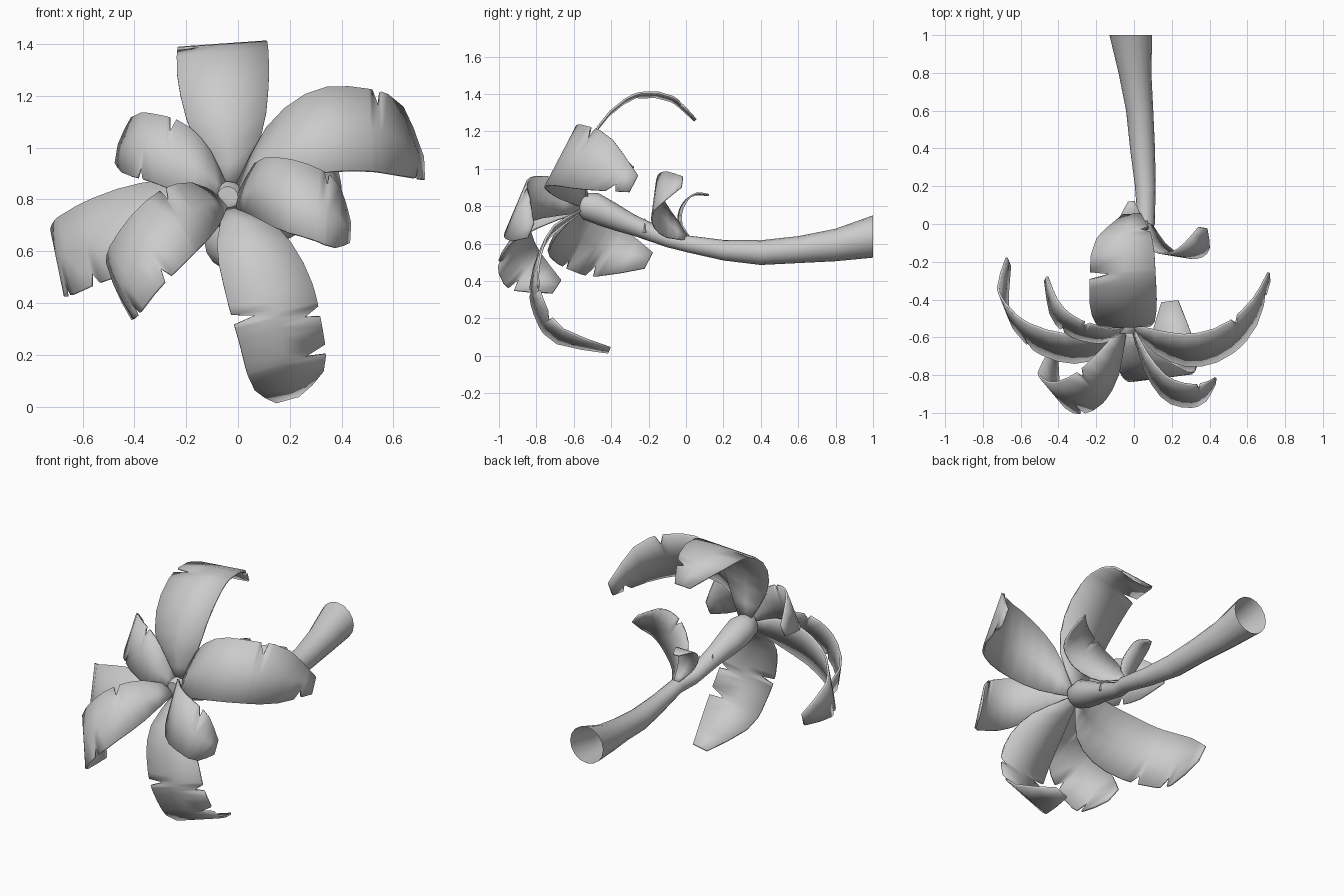
import bpy
import bmesh
import math
from mathutils import Vector

cube = bpy.data.objects.get("Cube")
if cube:
    bpy.data.objects.remove(cube)

grey = bpy.data.materials.new("plain grey")
grey.use_nodes = True
colour = (0.6, 0.6, 0.6, 1)
grey.diffuse_color = colour
shader = grey.node_tree.nodes["Principled BSDF"]
shader.inputs["Base Color"].default_value = colour
shader.inputs["Roughness"].default_value = 0.8


def make_object(name, bm):
    mesh = bpy.data.meshes.new(name)
    bmesh.ops.recalc_face_normals(bm, faces=bm.faces)
    bm.to_mesh(mesh)
    bm.free()
    mesh.materials.append(grey)
    obj = bpy.data.objects.new(name, mesh)
    bpy.context.collection.objects.link(obj)
    bpy.ops.object.select_all(action="DESELECT")
    obj.select_set(True)
    bpy.context.view_layer.objects.active = obj
    bpy.ops.object.shade_smooth_by_angle(angle=math.radians(40))
    return obj


def along(points, t):
    """Smooth curve through the points, t from start to end."""
    last = len(points) - 1
    i = min(int(t * last), last - 1)
    f = t * last - i
    b, c = points[i], points[i + 1]
    a = points[i - 1] if i > 0 else b * 2 - c
    d = points[i + 2] if i + 2 <= last else c * 2 - b
    return (b * 2 + (c - a) * f + (a * 2 - b * 5 + c * 4 - d) * f**2
            + (b * 3 - a - c * 3 + d) * f**3) / 2


# Share of the full width along a frond, from the stalk to the narrow tip
WIDTHS = [Vector((w, 0, 0)) for w in (0.2, 0.77, 1, 1, 0.88, 0.28)]


def frond(name, path, across, width, tears=(), thickness=0.012):
    """Arched flat leaf; tears are (place along, side, depth)."""
    path = [Vector(p) for p in path]
    across = Vector(across).normalized()
    gap = 0.028
    rows = {i / 11: (1, 1) for i in range(12)
            if all(abs(i / 11 - tear[0]) > gap for tear in tears)}
    for place, side, depth in tears:
        rows[place - gap] = rows[place + gap / 2] = (1, 1)
        rows[place] = (1 - depth, 1) if side < 0 else (1, 1 - depth)
    bm = bmesh.new()
    previous = None
    for t in sorted(rows):
        centre = along(path, t)
        half = across * along(WIDTHS, t).x * width / 2
        low, high = rows[t]
        row = [bm.verts.new(p) for p in
               (centre - half * low, centre, centre + half * high)]
        if previous:
            for k in range(2):
                bm.faces.new((previous[k], previous[k + 1], row[k + 1], row[k]))
        previous = row
    obj = make_object(name, bm)
    solid = obj.modifiers.new("thickness", "SOLIDIFY")
    solid.thickness = thickness
    solid.offset = 0


# Trunk: lying tube, open at the wide foot, swollen and closed at the crown
TRUNK = [(-0.04, -0.58, 0.81, 0.04), (-0.04, -0.55, 0.8, 0.07),
         (-0.035, -0.47, 0.785, 0.086), (-0.02, -0.38, 0.745, 0.075),
         (0, -0.28, 0.7, 0.058), (0.03, -0.1, 0.625, 0.045),
         (0.065, 0, 0.6, 0.045), (0.06, 0.2, 0.565, 0.055),
         (0.045, 0.4, 0.552, 0.066), (0.03, 0.6, 0.568, 0.072),
         (0.005, 0.8, 0.593, 0.087), (-0.017, 1, 0.638, 0.113)]
bm = bmesh.new()
SIDES = 16
rings = []
for x, y, z, r in TRUNK:
    angles = [math.tau * k / SIDES for k in range(SIDES)]
    rings.append([bm.verts.new((x + r * math.cos(a), y, z + r * math.sin(a)))
                  for a in angles])
for a, b in zip(rings, rings[1:]):
    for k in range(SIDES):
        n = (k + 1) % SIDES
        bm.faces.new((a[k], a[n], b[n], b[k]))
bm.faces.new(rings[0])
make_object("trunk", bm)

# Crown fronds
frond("top_frond",
      [(-0.03, -0.53, 0.84), (-0.04, -0.54, 1.05), (-0.055, -0.45, 1.25),
       (-0.06, -0.28, 1.385), (-0.055, -0.09, 1.38), (-0.01, 0.05, 1.26)],
      (1, 0.04, 0.07), 0.35, [(0.62, -1, 0.6), (0.88, 1, 0.4)])
frond("upper_left_frond",
      [(0, -0.55, 0.83), (0.13, -0.63, 0.97), (0.3, -0.67, 1.06),
       (0.48, -0.62, 1.07), (0.63, -0.48, 1.03), (0.715, -0.28, 0.92)],
      (-0.04, 0.46, 0.88), 0.36, [(0.68, 1, 0.4), (0.93, -1, 0.5)])
frond("middle_left_frond",
      [(0, -0.57, 0.79), (0.07, -0.74, 0.84), (0.17, -0.87, 0.82),
       (0.29, -0.91, 0.785), (0.38, -0.89, 0.735), (0.43, -0.83, 0.67)],
      (0.05, 0.38, 0.9), 0.3, [(0.7, 1, 0.35)])
frond("bottom_frond",
      [(-0.02, -0.57, 0.77), (0.04, -0.73, 0.65), (0.11, -0.8, 0.48),
       (0.16, -0.8, 0.3), (0.195, -0.69, 0.115), (0.19, -0.41, 0.03)],
      (0.95, 0.12, 0.26), 0.33, [(0.52, -1, 0.5), (0.58, 1, 0.35), (0.73, 1, 0.55)])
frond("lower_right_frond",
      [(-0.06, -0.57, 0.79), (-0.14, -0.75, 0.77), (-0.25, -0.88, 0.7),
       (-0.37, -0.92, 0.58), (-0.445, -0.86, 0.46), (-0.425, -0.69, 0.37)],
      (-0.42, 0.5, 0.75), 0.32, [(0.36, 1, 0.35), (0.55, -1, 0.35), (0.8, -1, 0.5)])
frond("side_right_frond",
      [(-0.07, -0.57, 0.79), (-0.2, -0.64, 0.755), (-0.38, -0.655, 0.7),
       (-0.57, -0.58, 0.63), (-0.69, -0.42, 0.56), (-0.665, -0.2, 0.51)],
      (-0.18, 0.45, 0.88), 0.35, [(0.62, -1, 0.3), (0.78, -1, 0.4)])
frond("upper_right_frond",
      [(-0.05, -0.55, 0.83), (-0.13, -0.59, 0.9), (-0.22, -0.58, 0.96),
       (-0.33, -0.54, 1.0), (-0.42, -0.45, 1.01), (-0.465, -0.29, 0.975)],
      (0.15, 0.3, 0.92), 0.27, [(0.5, 1, 0.4), (0.66, -1, 0.35)])

# Small shoots on the trunk
frond("side_shoot",
      [(0.08, 0, 0.64), (0.11, -0.1, 0.71), (0.19, -0.16, 0.79),
       (0.27, -0.165, 0.86), (0.33, -0.12, 0.9), (0.365, -0.02, 0.93)],
      (-0.6, 0.1, 0.75), 0.25, [(0.5, 1, 0.35)], 0.008)
frond("upright_shoot",
      [(0.06, 0.02, 0.63), (0.03, -0.03, 0.7), (0.005, -0.03, 0.77),
       (-0.015, 0, 0.83), (-0.02, 0.05, 0.865), (-0.015, 0.12, 0.86)],
      (1, 0.15, 0.1), 0.12, (), 0.008)

# Thorns on the trunk
for n, x in enumerate((-0.03, 0.06)):
    bm = bmesh.new()
    bmesh.ops.create_cone(bm, cap_ends=True, segments=4,
                          radius1=0.012, radius2=0, depth=0.05)
    bmesh.ops.translate(bm, verts=bm.verts, vec=(x, -0.22, 0.715 - n * 0.03))
    make_object("thorn", bm)
